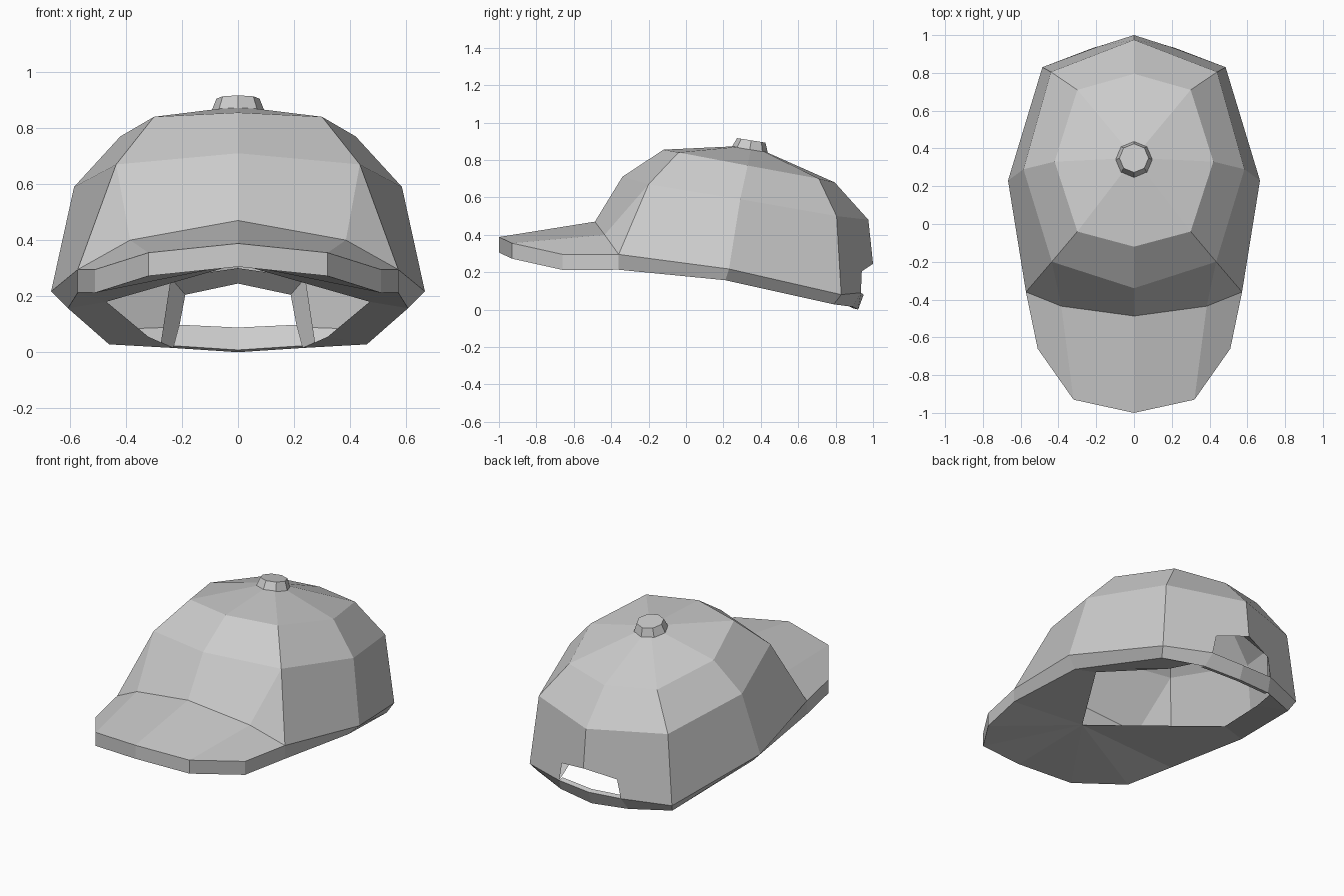
import bpy
import bmesh
import math
from mathutils import Vector

default_cube = bpy.data.objects.get("Cube")
if default_cube:
    bpy.data.objects.remove(default_cube)

# One plain grey cloth colour
cloth = bpy.data.materials.new("grey_cloth")
cloth.use_nodes = True
grey = (0.6, 0.6, 0.6, 1)
cloth.diffuse_color = grey
cloth.node_tree.nodes["Principled BSDF"].inputs["Base Color"].default_value = grey


def points(*coords):
    return [Vector(c) for c in coords]


def strip(first, second):
    """Faces joining two rows of points."""
    return [[first[i], first[i + 1], second[i + 1], second[i]]
            for i in range(len(first) - 1)]


def fan(tip, row):
    """Triangles joining one point to a row of points."""
    return [[tip, a, b] for a, b in zip(row, row[1:])]


def symmetric_part(name, half_faces):
    """Flat-shaded mesh from the faces of its left half."""
    bm = bmesh.new()
    for face in half_faces:
        for side in (1, -1):
            bm.faces.new([bm.verts.new((p.x * side, p.y, p.z)) for p in face])
    bmesh.ops.remove_doubles(bm, verts=bm.verts, dist=0.001)
    bmesh.ops.recalc_face_normals(bm, faces=bm.faces)
    mesh = bpy.data.meshes.new(name)
    bm.to_mesh(mesh)
    bm.free()
    mesh.materials.append(cloth)
    part = bpy.data.objects.new(name, mesh)
    bpy.context.collection.objects.link(part)
    return part


# Crown cross-sections, each running from front to back
apex = Vector((0, 0.35, 0.877))
upper = points((0, -0.12, 0.855), (0.3, -0.04, 0.84), (0.42, 0.33, 0.77),
               (0.3, 0.71, 0.7), (0, 0.795, 0.68))
shoulder = points((0, -0.34, 0.71), (0.435, -0.2, 0.67), (0.585, 0.29, 0.59),
                  (0.44, 0.805, 0.5), (0, 0.975, 0.48))
brow_mid, brow_side, temple = points(
    (0, -0.487, 0.47), (0.385, -0.435, 0.4), (0.572, -0.36, 0.295))
hem_side, hem_back = points((0.667, 0.23, 0.217), (0.485, 0.83, 0.08))
foot_temple, foot_side, foot_back = points(
    (0.572, -0.36, 0.213), (0.607, 0.21, 0.157), (0.46, 0.79, 0.028))

# Back opening and the inner edge of the hem
hole_mid, hole_side, hole_low, hole_foot = points(
    (0, 1, 0.245), (0.188, 0.94, 0.205), (0.21, 0.935, 0.09), (0.23, 0.89, 0.015))
lining_front, lining_side, lining_back = points(
    (0, -0.45, 0.315), (0.47, 0.23, 0.18), (0.32, 0.69, 0.055))
jamb_low, jamb_side, jamb_mid = points(
    (0.275, 0.85, 0.035), (0.24, 0.87, 0.265), (0, 0.92, 0.3))

# Crown: thin cloth panels
crown = fan(apex, upper) + strip(upper, shoulder)
crown += [
    [shoulder[0], shoulder[1], brow_side, brow_mid],
    [shoulder[1], temple, brow_side],
    [shoulder[1], shoulder[2], hem_side, temple],
    [shoulder[2], shoulder[3], hem_back, hem_side],
    [shoulder[3], shoulder[4], hole_mid, hole_side, hole_low, hem_back],
    [brow_mid, brow_side, temple, foot_temple, lining_front],
]
# Crown: hem band and its turned-in underside
crown += strip([temple, hem_side, hem_back, hole_low],
               [foot_temple, foot_side, foot_back, hole_foot])
crown += [
    [foot_temple, lining_front, lining_side],
    [foot_temple, foot_side, lining_side],
    [foot_side, foot_back, lining_back, lining_side],
    [foot_back, hole_foot, jamb_low, lining_back],
]
# Crown: turned-in edge of the back opening
crown += [
    [hole_side, hole_low, hole_foot, jamb_low, jamb_side],
    [hole_mid, hole_side, jamb_side, jamb_mid],
]
symmetric_part("crown", crown)

# Brim: sloping top, upright edge and underside
edge_top = points((0, -1, 0.388), (0.32, -0.93, 0.355), (0.51, -0.66, 0.295))
edge_top.append(temple)
edge_low = [p - Vector((0, 0, 0.083)) for p in edge_top[:3]] + [foot_temple]
brim = strip(edge_top, edge_low) + fan(lining_front, edge_low)
brim += [
    [brow_mid, brow_side, edge_top[1], edge_top[0]],
    [brow_side, temple, edge_top[2], edge_top[1]],
    [brow_mid, brow_side, temple, foot_temple, lining_front],
]
symmetric_part("brim", brim)

# Strap closing the bottom of the back opening
strap_out = [hole_low, Vector((0, 0.95, 0.08))]
strap_foot = [hole_foot, Vector((0, 0.92, 0))]
inward = Vector((0, -0.03, 0.008))
strap_in = [p + inward for p in strap_out]
strap_in_foot = [p + inward for p in strap_foot]
rows = [strap_out, strap_foot, strap_in_foot, strap_in]
strap = []
for i, row in enumerate(rows):
    strap += strip(row, rows[(i + 1) % len(rows)])
strap.append([row[0] for row in rows])
symmetric_part("back_strap", strap)

# Button on top, tilted to follow the crown
bpy.ops.mesh.primitive_cone_add(
    vertices=8, radius1=0.097, radius2=0.077, depth=0.05,
    location=(0, 0.345, 0.88), rotation=(math.radians(-9), 0, 0))
button = bpy.context.object
button.name = "top_button"
button.data.materials.append(cloth)
